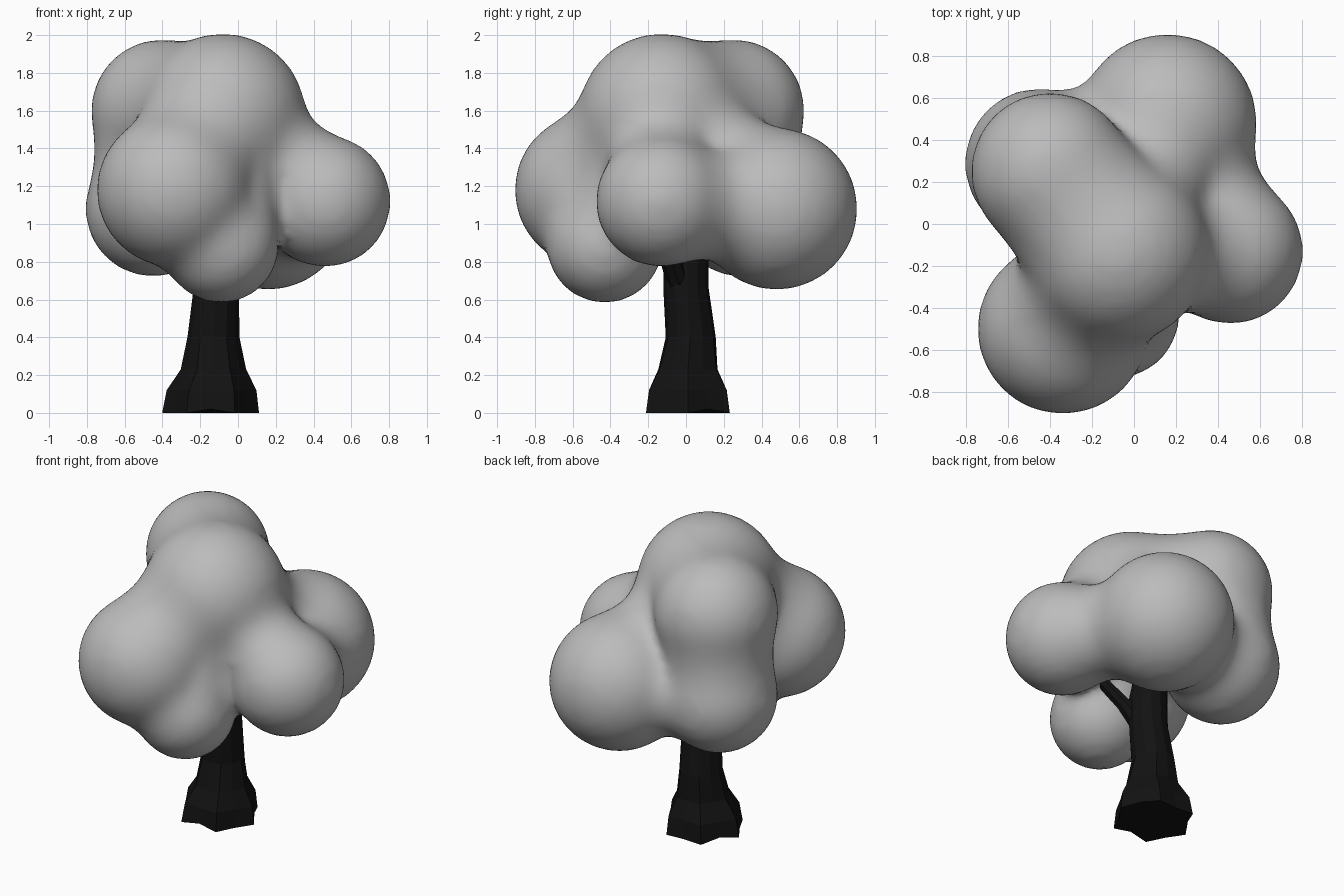
import bpy, bmesh, math
from mathutils import Vector, Matrix

cube = bpy.data.objects.get("Cube")
if cube:
    bpy.data.objects.remove(cube, do_unlink=True)


def material(name, value):
    mat = bpy.data.materials.new(name)
    mat.use_nodes = True
    colour = (value, value, value, 1)
    mat.diffuse_color = colour
    bsdf = mat.node_tree.nodes["Principled BSDF"]
    bsdf.inputs["Base Color"].default_value = colour
    bsdf.inputs["Roughness"].default_value = 0.9
    return mat


def add_object(name, bm, mat):
    mesh = bpy.data.meshes.new(name)
    bm.to_mesh(mesh)
    bm.free()
    mesh.materials.append(mat)
    obj = bpy.data.objects.new(name, mesh)
    bpy.context.collection.objects.link(obj)
    return obj


leaf_grey = material("leaf_grey", 0.5)
bark_black = material("bark_black", 0.006)

# Leaf clumps: centre and radius
clumps = {
    "top": ((-0.08, -0.13, 1.57), 0.43),
    "back_upper": ((-0.40, 0.25, 1.60), 0.37),
    "back_lower": ((-0.45, 0.29, 1.08), 0.35),
    "front": ((-0.34, -0.50, 1.18), 0.40),
    "front_low": ((-0.09, -0.43, 0.89), 0.30),
    "side": ((0.46, -0.13, 1.12), 0.34),
    "rear": ((0.16, 0.48, 1.08), 0.42),
}
# Soft necks between clumps, with how far each is pinched in
necks = [
    ("top", "back_upper", 0.02), ("top", "front", 0.05),
    ("top", "front_low", 0.06), ("top", "side", 0.10),
    ("top", "rear", 0.12), ("back_upper", "back_lower", 0.03),
    ("back_lower", "rear", 0.10), ("front", "front_low", 0.03),
    ("side", "rear", 0.09),
]

bm = bmesh.new()


def ball(centre, radius):
    bmesh.ops.create_icosphere(bm, subdivisions=4, radius=radius + 0.01,
                               matrix=Matrix.Translation(centre))


for centre, radius in clumps.values():
    ball(centre, radius)
for first, second, pinch in necks:
    (a, ra), (b, rb) = clumps[first], clumps[second]
    steps = 8
    for i in range(1, steps):
        t = i / steps
        ball(Vector(a).lerp(Vector(b), t),
             ra + (rb - ra) * t - pinch * math.sin(math.pi * t))

# Merge the clumps into one soft canopy
canopy = add_object("canopy", bm, leaf_grey)
remesh = canopy.modifiers.new("Merge", 'REMESH')
remesh.mode = 'VOXEL'
remesh.voxel_size = 0.035
remesh.use_smooth_shade = True
smooth = canopy.modifiers.new("Soften", 'SMOOTH')
smooth.factor = 0.5
smooth.iterations = 12


def tube(name, rings, sides):
    """Flat-faced tube through rings of (x, y, z, radius, lobe depth)."""
    bm = bmesh.new()
    loops = []
    for x, y, z, radius, lobe in rings:
        loop = []
        for i in range(sides):
            a = math.tau * i / sides
            sign = 1 if i % 2 == 0 else -1
            r = radius * (1 + sign * lobe)
            dz = 0.02 if z == 0 and i % 4 == 1 else 0
            loop.append(bm.verts.new((x + r * math.cos(a),
                                      y + r * math.sin(a), z + dz)))
        loops.append(loop)
    for low, high in zip(loops, loops[1:]):
        for i in range(sides):
            j = (i + 1) % sides
            bm.faces.new((low[i], low[j], high[j], high[i]))
    bm.faces.new(loops[0][::-1])
    bm.faces.new(loops[-1])
    return add_object(name, bm, bark_black)


# Trunk with flared roots
tube("trunk", [
    (-0.145, 0.01, 0.00, 0.235, 0.09),
    (-0.14, 0.01, 0.12, 0.22, 0.08),
    (-0.13, 0.01, 0.23, 0.165, 0.05),
    (-0.13, 0.025, 0.40, 0.135, 0.02),
    (-0.115, 0.00, 0.66, 0.12, 0.0),
    (-0.11, 0.00, 0.82, 0.12, 0.0),
    (-0.14, 0.03, 1.20, 0.09, 0.0),
], 12)

# Side branch forking into the canopy
tube("branch", [
    (-0.09, -0.02, 0.64, 0.07, 0.0),
    (-0.01, -0.07, 0.78, 0.06, 0.0),
    (0.15, -0.18, 1.00, 0.045, 0.0),
    (0.22, -0.20, 1.10, 0.03, 0.0),
], 8)
